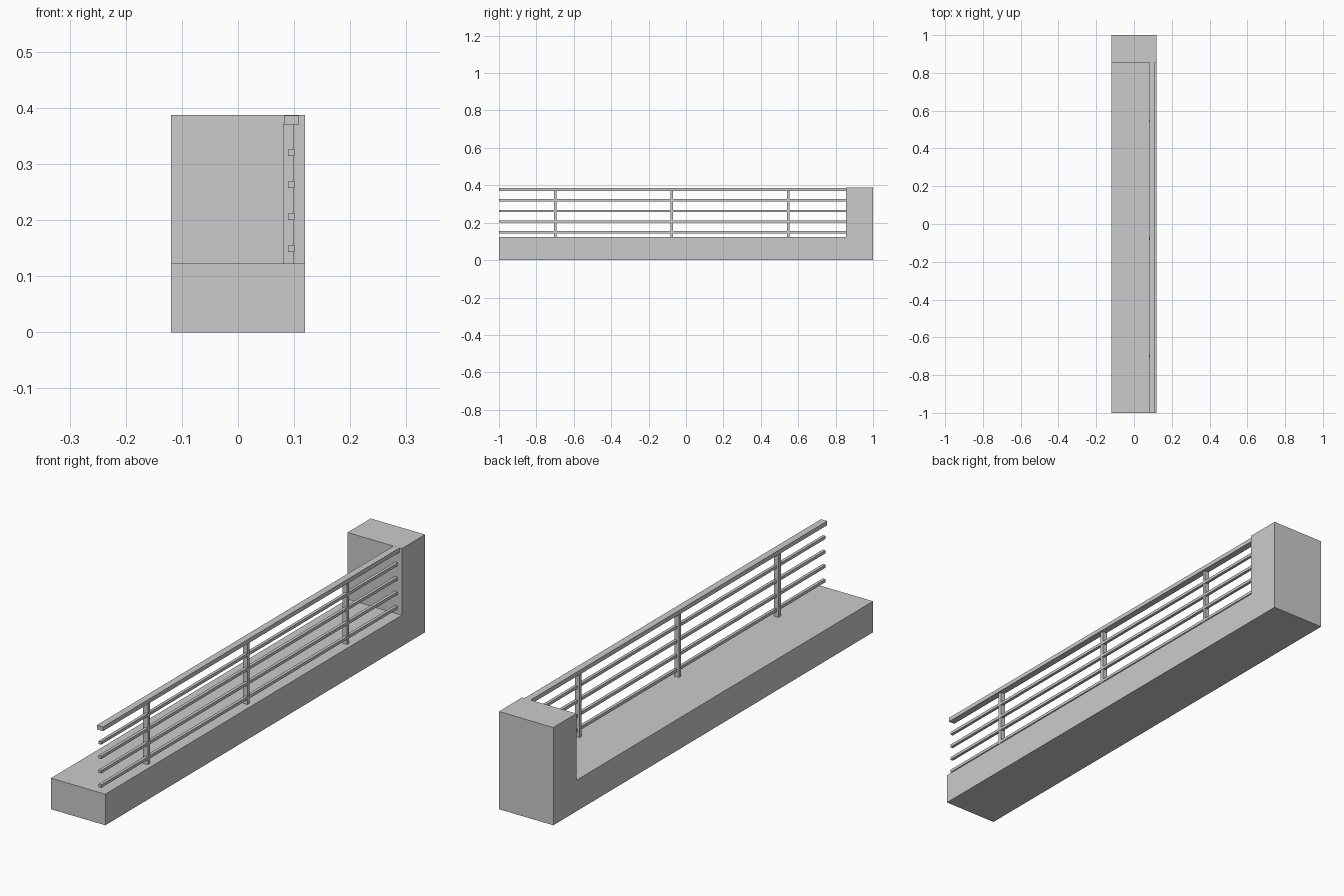
import bpy, bmesh

if "Cube" in bpy.data.objects:
    bpy.data.objects.remove(bpy.data.objects["Cube"])


def prism(name, outline, x0, x1):
    """Extrude a (y, z) outline from x0 to x1."""
    bm = bmesh.new()
    face = bm.faces.new([bm.verts.new((x0, y, z)) for y, z in outline])
    ext = bmesh.ops.extrude_face_region(bm, geom=[face])
    verts = [v for v in ext["geom"] if isinstance(v, bmesh.types.BMVert)]
    bmesh.ops.translate(bm, verts=verts, vec=(x1 - x0, 0, 0))
    bmesh.ops.recalc_face_normals(bm, faces=bm.faces)
    mesh = bpy.data.meshes.new(name)
    bm.to_mesh(mesh)
    bm.free()
    obj = bpy.data.objects.new(name, mesh)
    bpy.context.collection.objects.link(obj)
    return obj


def box(name, x0, x1, y0, y1, z0, z1):
    return prism(name, [(y0, z0), (y1, z0), (y1, z1), (y0, z1)], x0, x1)


BASE_TOP, TOP, PILLAR_Y = 0.123, 0.387, 0.855

# L-shaped slab with end pillar
prism("slab_and_pillar",
      [(-1, 0), (1, 0), (1, TOP), (PILLAR_Y, TOP), (PILLAR_Y, BASE_TOP), (-1, BASE_TOP)],
      -0.119, 0.119)

# Handrail
box("handrail", 0.082, 0.109, -1, PILLAR_Y, 0.370, 0.3868)

# Horizontal rails
for i, z in enumerate((0.149, 0.206, 0.263, 0.320)):
    box(f"rail_{i + 1}", 0.089, 0.101, -1, PILLAR_Y, z - 0.0058, z + 0.0058)

# Upright posts
for i, y in enumerate((-0.70, -0.077, 0.546)):
    box(f"post_{i + 1}", 0.080, 0.100, y - 0.007, y + 0.007, BASE_TOP, 0.371)
